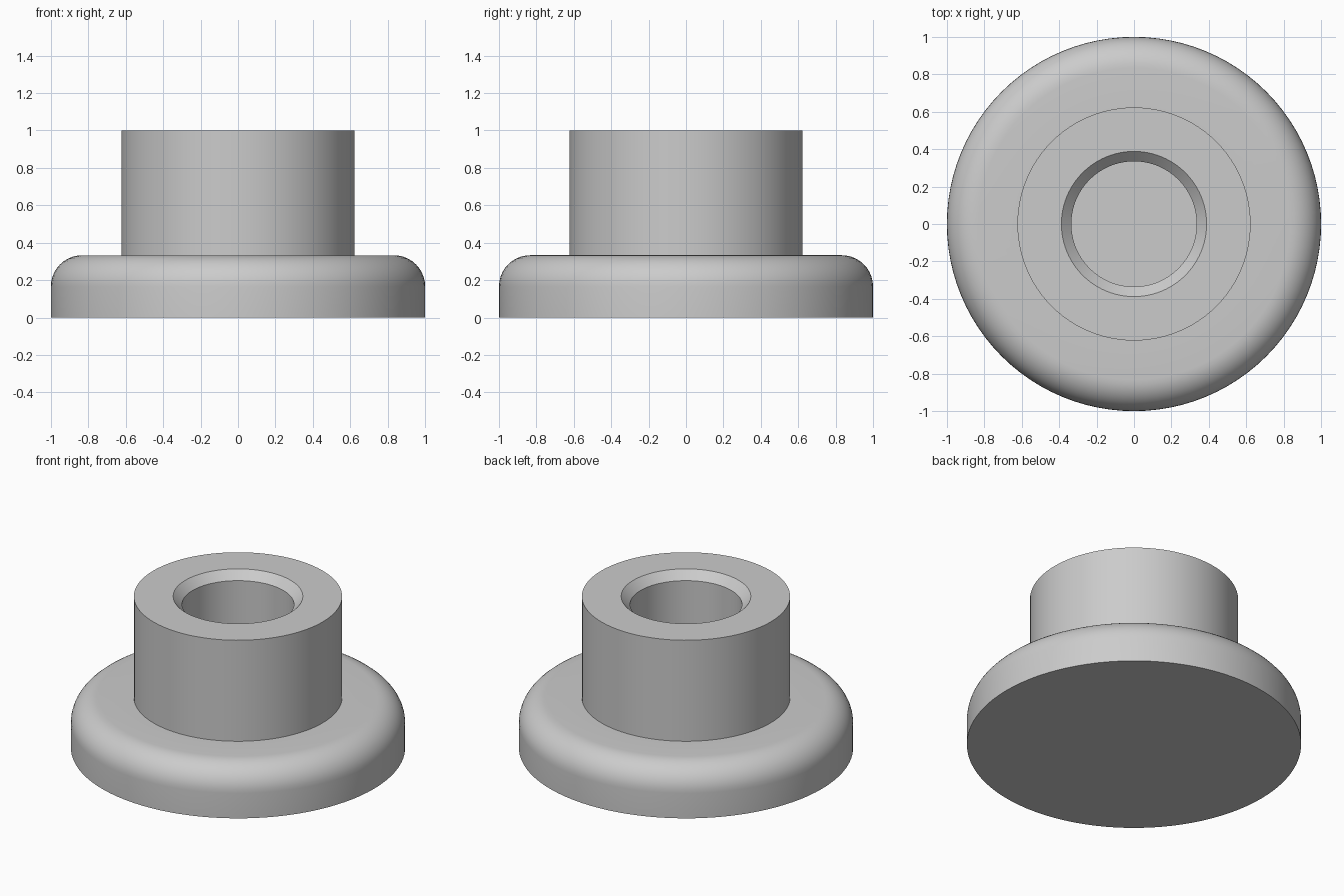
import bpy
import bmesh
from math import cos, sin, pi, radians

cube = bpy.data.objects.get("Cube")
if cube:
    bpy.data.objects.remove(cube, do_unlink=True)

SEGMENTS = 96
FLANGE_R, FLANGE_TOP, FILLET = 1.0, 0.333, 0.167
BOSS_R, BOSS_TOP = 0.623, 1.0
HOLE_R, CHAMFER, HOLE_FLOOR = 0.335, 0.053, 0.333

grey = bpy.data.materials.new("plain_grey")
grey.use_nodes = True
colour = (0.6, 0.6, 0.6, 1)
grey.diffuse_color = colour
grey.node_tree.nodes["Principled BSDF"].inputs["Base Color"].default_value = colour


def lathe(name, profile):
    """Revolve a radius/height profile around the z axis."""
    bm = bmesh.new()
    points = [bm.verts.new((r, 0, z)) for r, z in profile]
    edges = [bm.edges.new(pair) for pair in zip(points, points[1:])]
    bmesh.ops.spin(bm, geom=points + edges, cent=(0, 0, 0), axis=(0, 0, 1),
                   angle=2 * pi, steps=SEGMENTS, use_merge=True)
    bmesh.ops.remove_doubles(bm, verts=bm.verts, dist=1e-5)
    bmesh.ops.recalc_face_normals(bm, faces=bm.faces)
    mesh = bpy.data.meshes.new(name)
    bm.to_mesh(mesh)
    bm.free()
    mesh.materials.append(grey)
    obj = bpy.data.objects.new(name, mesh)
    bpy.context.collection.objects.link(obj)
    bpy.ops.object.select_all(action="DESELECT")
    obj.select_set(True)
    bpy.context.view_layer.objects.active = obj
    bpy.ops.object.shade_smooth_by_angle(angle=radians(30))
    return obj


# Rounded shoulder of the flange
steps = 10
fillet = [(FLANGE_R - FILLET + FILLET * cos(i / steps * pi / 2),
           FLANGE_TOP - FILLET + FILLET * sin(i / steps * pi / 2))
          for i in range(steps + 1)]

# Flange, boss and chamfered blind hole as one turned solid
lathe("flanged_bushing", [(0, 0), (FLANGE_R, 0)] + fillet + [
    (BOSS_R, FLANGE_TOP),
    (BOSS_R, BOSS_TOP),
    (HOLE_R + CHAMFER, BOSS_TOP),
    (HOLE_R, BOSS_TOP - CHAMFER),
    (HOLE_R, HOLE_FLOOR),
    (0, HOLE_FLOOR),
])
